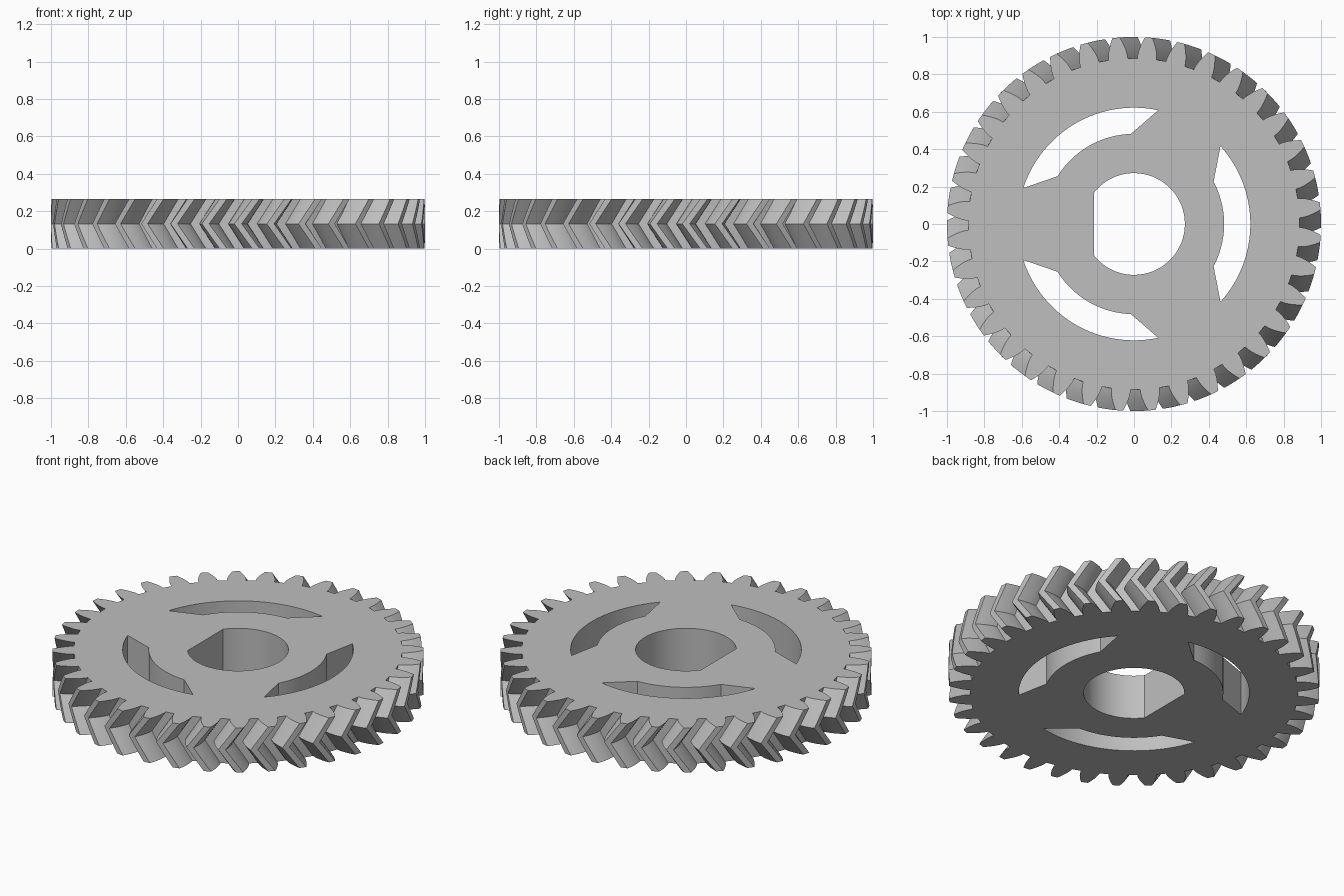
import bpy, bmesh
from math import acos, tan, cos, sin, radians, pi

cube = bpy.data.objects.get("Cube")
if cube:
    bpy.data.objects.remove(cube)

HEIGHT = 0.265
TEETH = 36
TIP, PITCH, ROOT = 1.0, 0.947, 0.886
BASE = PITCH * cos(radians(20))
TWIST = radians(5.5)
STEPS = 4           # twist layers in each half


def involute(r):
    a = acos(min(1, BASE / r))
    return tan(a) - a


def half_width(r):
    return pi / (2 * TEETH) + involute(PITCH) - involute(r)


def polar(r, a):
    return (r * cos(a), r * sin(a))


def arc(r, start, end, n):
    return [polar(r, start + (end - start) * i / n) for i in range(n + 1)]


# Tooth outline, one involute tooth repeated round the rim
def rim_profile():
    radii = [ROOT + (TIP - ROOT) * i / 5 for i in range(6)]
    points = []
    for t in range(TEETH):
        mid = 2 * pi * t / TEETH
        points += [polar(r, mid - half_width(r)) for r in radii]
        points.append(polar(TIP, mid))
        points += [polar(r, mid + half_width(r)) for r in reversed(radii)]
    return points


# Round shaft hole with one flat side
def bore_profile():
    r, flat = 0.272, 0.215
    a = acos(-flat / r)
    return arc(r, -a, a, 64)


# Curved slot with slanted ends
def slot_profile(centre):
    outer, inner = radians(42), radians(28)
    return (arc(0.622, centre - outer, centre + outer, 32)
            + arc(0.482, centre + inner, centre - inner, 24))


# Side wall through (height, turn) layers; returns bottom and top edges
def wall(bm, profile, layers):
    rings = []
    for z, turn in layers:
        c, s = cos(turn), sin(turn)
        rings.append([bm.verts.new((x * c - y * s, x * s + y * c, z))
                      for x, y in profile])
    n = len(profile)
    for low, high in zip(rings, rings[1:]):
        for i in range(n):
            j = (i + 1) % n
            bm.faces.new((low[i], low[j], high[j], high[i]))
    return [[bm.edges.get((ring[i], ring[(i + 1) % n])) for i in range(n)]
            for ring in (rings[0], rings[-1])]


bm = bmesh.new()
herringbone = [(HEIGHT * i / (2 * STEPS), TWIST * abs(i - STEPS) / STEPS)
               for i in range(2 * STEPS + 1)]
straight = [(0, 0), (HEIGHT, 0)]

loops = [wall(bm, rim_profile(), herringbone), wall(bm, bore_profile(), straight)]
for k in range(3):
    loops.append(wall(bm, slot_profile(2 * pi * k / 3), straight))

# Flat bottom and top faces, pierced by the bore and slots
for side in range(2):
    edges = [e for loop in loops for e in loop[side]]
    bmesh.ops.triangle_fill(bm, edges=edges, use_beauty=True,
                            normal=(0, 0, 1 if side else -1))
bmesh.ops.recalc_face_normals(bm, faces=bm.faces)

mesh = bpy.data.meshes.new("herringbone_gear")
bm.to_mesh(mesh)
bm.free()
gear = bpy.data.objects.new("herringbone_gear", mesh)
bpy.context.collection.objects.link(gear)

# Plain grey finish
grey = bpy.data.materials.new("light_grey")
grey.use_nodes = True
colour = (0.52, 0.52, 0.52, 1)
grey.diffuse_color = colour
grey.node_tree.nodes["Principled BSDF"].inputs["Base Color"].default_value = colour
mesh.materials.append(grey)

bpy.ops.object.select_all(action='DESELECT')
gear.select_set(True)
bpy.context.view_layer.objects.active = gear
bpy.ops.object.shade_smooth_by_angle(angle=radians(25))
